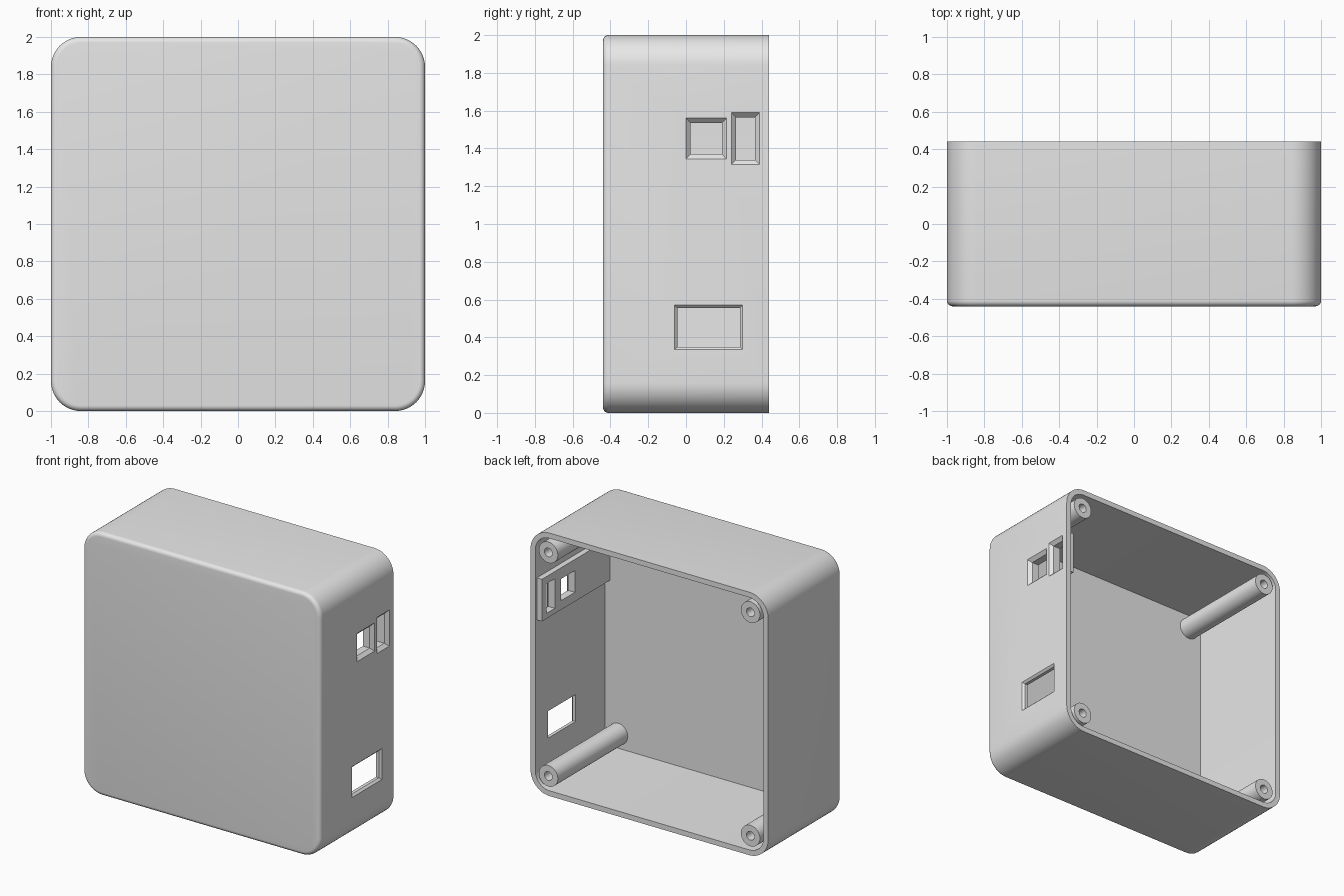
import bpy, bmesh, math
from mathutils import Vector

HALF, FRONT, BACK = 1.0, -0.44, 0.44
WALL, RADIUS = 0.04, 0.16

cube = bpy.data.objects.get("Cube")
if cube:
    bpy.data.objects.remove(cube, do_unlink=True)

grey = bpy.data.materials.new("light_grey")
grey.use_nodes = True
grey.diffuse_color = (0.8, 0.8, 0.8, 1)
grey.node_tree.nodes["Principled BSDF"].inputs["Base Color"].default_value = (0.8, 0.8, 0.8, 1)


def loft(name, rings):
    """Solid skinned through matching rings of points and capped at both ends."""
    bm = bmesh.new()
    loops = [[bm.verts.new(p) for p in ring] for ring in rings]
    n = len(loops[0])
    for a, b in zip(loops, loops[1:]):
        for i in range(n):
            j = (i + 1) % n
            bm.faces.new((a[i], a[j], b[j], b[i]))
    bm.faces.new(loops[0][::-1])
    bm.faces.new(loops[-1])
    bmesh.ops.recalc_face_normals(bm, faces=bm.faces)
    mesh = bpy.data.meshes.new(name)
    bm.to_mesh(mesh)
    bm.free()
    mesh.materials.append(grey)
    ob = bpy.data.objects.new(name, mesh)
    bpy.context.collection.objects.link(ob)
    return ob


def rounded_square(half, radius, y, steps=12):
    points = []
    for k, (sx, sz) in enumerate([(1, 1), (-1, 1), (-1, -1), (1, -1)]):
        for i in range(steps + 1):
            a = math.radians(90) * (k + i / steps)
            points.append(Vector((sx * (half - radius) + radius * math.cos(a), y,
                                  1 + sz * (half - radius) + radius * math.sin(a))))
    return points


def circle(x, z, radius, y, sides=32):
    angles = [math.tau * i / sides for i in range(sides)]
    return [Vector((x + radius * math.cos(a), y, z + radius * math.sin(a))) for a in angles]


def side_rectangle(x, y0, y1, z0, z1, inset=0):
    y0, y1, z0, z1 = y0 + inset, y1 - inset, z0 + inset, z1 - inset
    return [Vector((x, y, z)) for y, z in ((y0, z0), (y1, z0), (y1, z1), (y0, z1))]


def combine(target, tool, operation):
    tool.hide_render = True
    mod = target.modifiers.new(operation.lower(), 'BOOLEAN')
    mod.operation, mod.solver, mod.object = operation, 'EXACT', tool
    bpy.context.view_layer.objects.active = target
    bpy.ops.object.modifier_apply(modifier=mod.name)
    bpy.data.objects.remove(tool, do_unlink=True)


def smooth(ob):
    bpy.ops.object.select_all(action='DESELECT')
    ob.select_set(True)
    bpy.context.view_layer.objects.active = ob
    bpy.ops.object.shade_smooth_by_angle(angle=math.radians(30))


# Case body with a rounded front edge
EDGE = 0.03
rings = []
for i in range(7):
    a = math.radians(90) * i / 6
    inset = EDGE * (1 - math.sin(a))
    rings.append(rounded_square(HALF - inset, RADIUS - inset, FRONT + EDGE * (1 - math.cos(a))))
rings.append(rounded_square(HALF, RADIUS, BACK))
case = loft("case_shell", rings)

# Hollow interior, open at the back
inner = HALF - WALL
floor = FRONT + WALL
combine(case, loft("cavity", [rounded_square(inner, RADIUS - WALL, y) for y in (floor, BACK + 0.1)]),
        'DIFFERENCE')

# Thickened strip inside the left wall, behind the upper ports
PAD = 0.918
combine(case, loft("port_pad", [side_rectangle(x, floor - 0.02, 0.42, 1.3, 1.62)
                                for x in (PAD, HALF - 0.02)]), 'UNION')

# Chamfered port openings: y range, z range, chamfer
ports = [
    (0.0, 0.215, 1.345, 1.56, 0.025),
    (0.24, 0.39, 1.315, 1.59, 0.025),
    (-0.06, 0.3, 0.335, 0.57, 0.015),
]
for y0, y1, z0, z1, c in ports:
    cutter = loft("port_cutter", [
        side_rectangle(HALF + c, y0, y1, z0, z1, -c),
        side_rectangle(HALF - c, y0, y1, z0, z1, c),
        side_rectangle(PAD - 0.05, y0, y1, z0, z1, c),
    ])
    combine(case, cutter, 'DIFFERENCE')
smooth(case)

# Four screw posts with blind holes, one near each corner
POST, HOLE, DEPTH, OFFSET = 0.08, 0.033, 0.3, 0.85
for sx, side in ((1, "left"), (-1, "right")):
    for sz, level in ((1, "upper"), (-1, "lower")):
        profile = [(POST, floor - 0.01), (POST, BACK), (HOLE, BACK), (HOLE, BACK - DEPTH)]
        post = loft(f"screw_post_{level}_{side}",
                    [circle(sx * OFFSET, 1 + sz * OFFSET, r, y) for r, y in profile])
        smooth(post)
